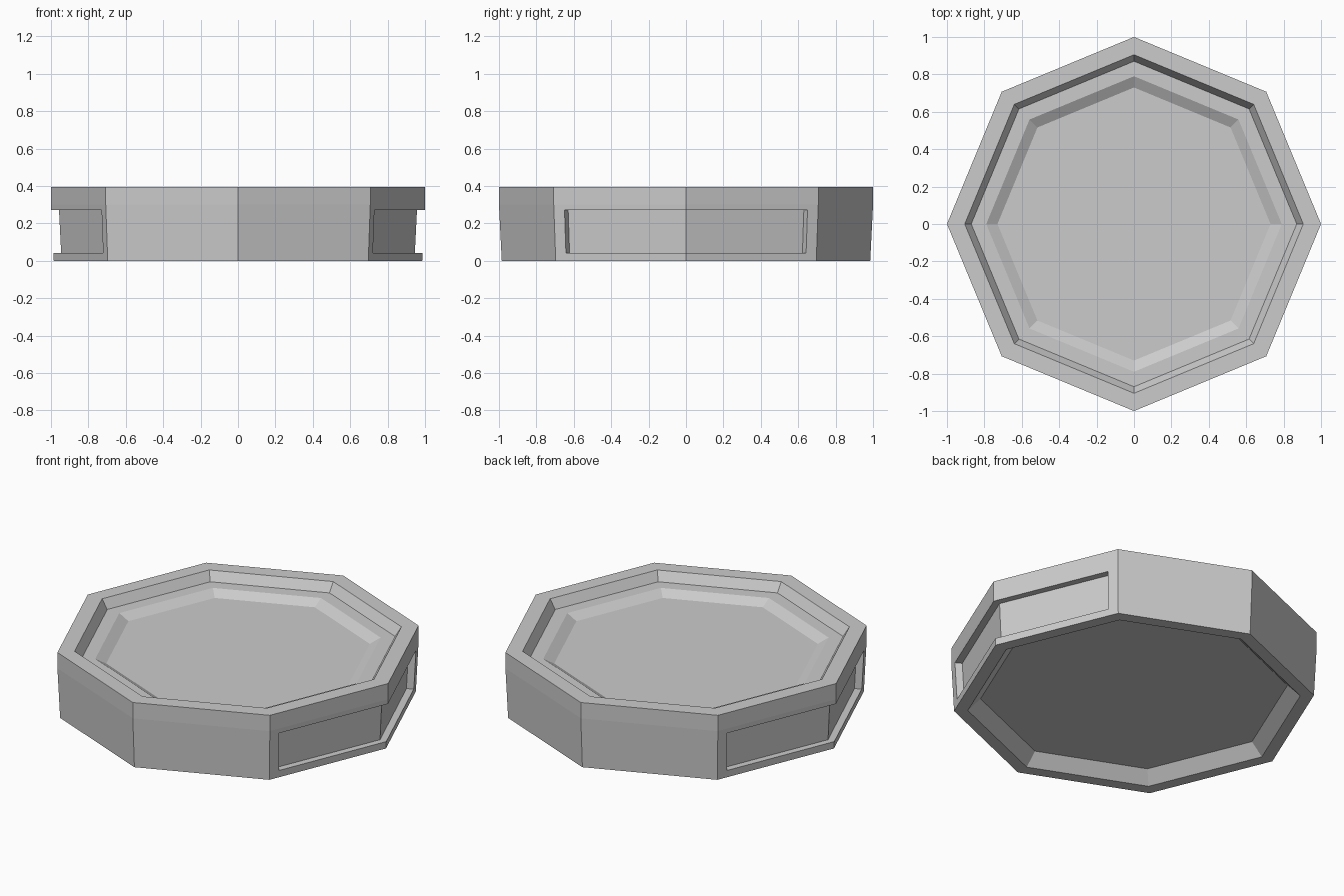
import bpy
import bmesh
from math import cos, sin, pi

SIDES = 8

default_cube = bpy.data.objects.get("Cube")
if default_cube:
    bpy.data.objects.remove(default_cube, do_unlink=True)

grey = bpy.data.materials.new("plain_grey")
grey.use_nodes = True
grey.diffuse_color = (0.6, 0.6, 0.6, 1)
grey.node_tree.nodes["Principled BSDF"].inputs["Base Color"].default_value = (0.6, 0.6, 0.6, 1)


def loft(name, loops):
    """Skin a stack of equal point loops and cap both ends."""
    bm = bmesh.new()
    rings = [[bm.verts.new(p) for p in loop] for loop in loops]
    n = len(rings[0])
    for a, b in zip(rings, rings[1:]):
        for i in range(n):
            j = (i + 1) % n
            bm.faces.new((a[i], a[j], b[j], b[i]))
    bm.faces.new(rings[0][::-1])
    bm.faces.new(rings[-1])
    bmesh.ops.recalc_face_normals(bm, faces=bm.faces)
    mesh = bpy.data.meshes.new(name)
    bm.to_mesh(mesh)
    bm.free()
    mesh.materials.append(grey)
    obj = bpy.data.objects.new(name, mesh)
    bpy.context.collection.objects.link(obj)
    return obj


def octagon(radius, z):
    angles = [2 * pi * i / SIDES for i in range(SIDES)]
    return [(radius * cos(a), radius * sin(a), z) for a in angles]


# Dish body: hollow base, tapered wall, raised rim and stepped tray
profile = [(0.84, 0.07), (0.91, 0), (0.985, 0), (1, 0.3), (1, 0.395),
           (0.905, 0.395), (0.87, 0.34), (0.79, 0.34), (0.73, 0.307)]
tray = loft("octagonal_tray", [octagon(r, z) for r, z in profile])

# Grip recesses wrapping the left and right corners
recess = [(0.694, 0.63), (0.957, 0), (0.694, -0.63),
          (0.802, -0.69), (1.1, 0), (0.802, 0.69)]
for side, label in ((1, "left"), (-1, "right")):
    cutter = loft(label + "_grip_cutter",
                  [[(side * x * s, y * s, z) for x, y in recess]
                   for s, z in ((0.988, 0.042), (1, 0.272))])
    cutter.hide_render = True
    cut = tray.modifiers.new(label + "_grip", "BOOLEAN")
    cut.operation = "DIFFERENCE"
    cut.solver = "EXACT"
    cut.object = cutter
    bpy.context.view_layer.objects.active = tray
    bpy.ops.object.modifier_apply(modifier=cut.name)
    bpy.data.objects.remove(cutter, do_unlink=True)
